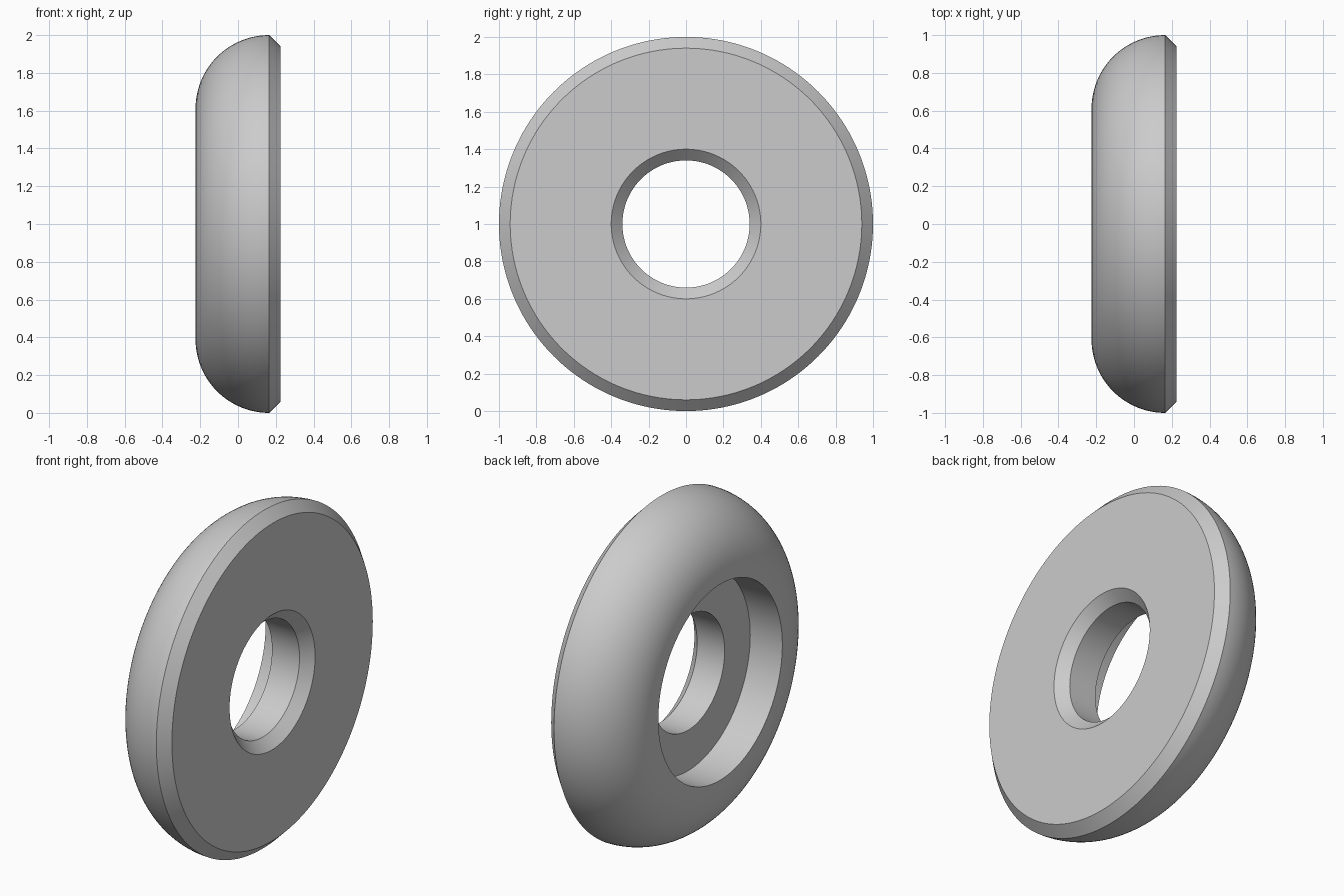
import bpy, bmesh
from math import cos, sin, pi, radians
from mathutils import Vector

cube = bpy.data.objects.get("Cube")
if cube:
    bpy.data.objects.remove(cube, do_unlink=True)

SEGMENTS = 160
ARC_STEPS = 24
HALF = 0.225                 # half the thickness
CHAMFER = 0.06
HOLE, BORE = 0.34, 0.58      # through hole and counterbore radii
FLOOR = -0.015               # counterbore floor
ROUND = 2 * HALF - CHAMFER   # radius of the domed side

# Grey metal
grey = bpy.data.materials.new("grey metal")
grey.use_nodes = True
colour = (0.6, 0.6, 0.6, 1)
grey.diffuse_color = colour
grey.node_tree.nodes["Principled BSDF"].inputs["Base Color"].default_value = colour

# Closed cross-section as (position along axis, radius)
edge = HALF - CHAMFER
profile = [(FLOOR, BORE), (FLOOR, HOLE), (edge, HOLE),
           (HALF, HOLE + CHAMFER), (HALF, 1 - CHAMFER)]
for i in range(ARC_STEPS + 1):
    a = pi / 2 * (1 + i / ARC_STEPS)
    profile.append((edge + ROUND * cos(a), 1 - ROUND + ROUND * sin(a)))
profile.append((-HALF, BORE))

# Spin the section about the x axis
bm = bmesh.new()
verts = [bm.verts.new((x, 0, r)) for x, r in profile]
edges = [bm.edges.new((v, verts[(i + 1) % len(verts)])) for i, v in enumerate(verts)]
bmesh.ops.spin(bm, geom=verts + edges, cent=Vector((0, 0, 0)), axis=Vector((1, 0, 0)),
               angle=2 * pi, steps=SEGMENTS, use_merge=False)
bmesh.ops.remove_doubles(bm, verts=bm.verts[:], dist=0.0001)
bmesh.ops.recalc_face_normals(bm, faces=bm.faces[:])
bmesh.ops.translate(bm, verts=bm.verts[:], vec=(0, 0, 1))
mesh = bpy.data.meshes.new("domed_washer")
bm.to_mesh(mesh)
bm.free()

# Domed washer with counterbore
washer = bpy.data.objects.new("domed_washer", mesh)
bpy.context.collection.objects.link(washer)
mesh.materials.append(grey)
bpy.ops.object.select_all(action="DESELECT")
washer.select_set(True)
bpy.context.view_layer.objects.active = washer
bpy.ops.object.shade_smooth_by_angle(angle=radians(30))
